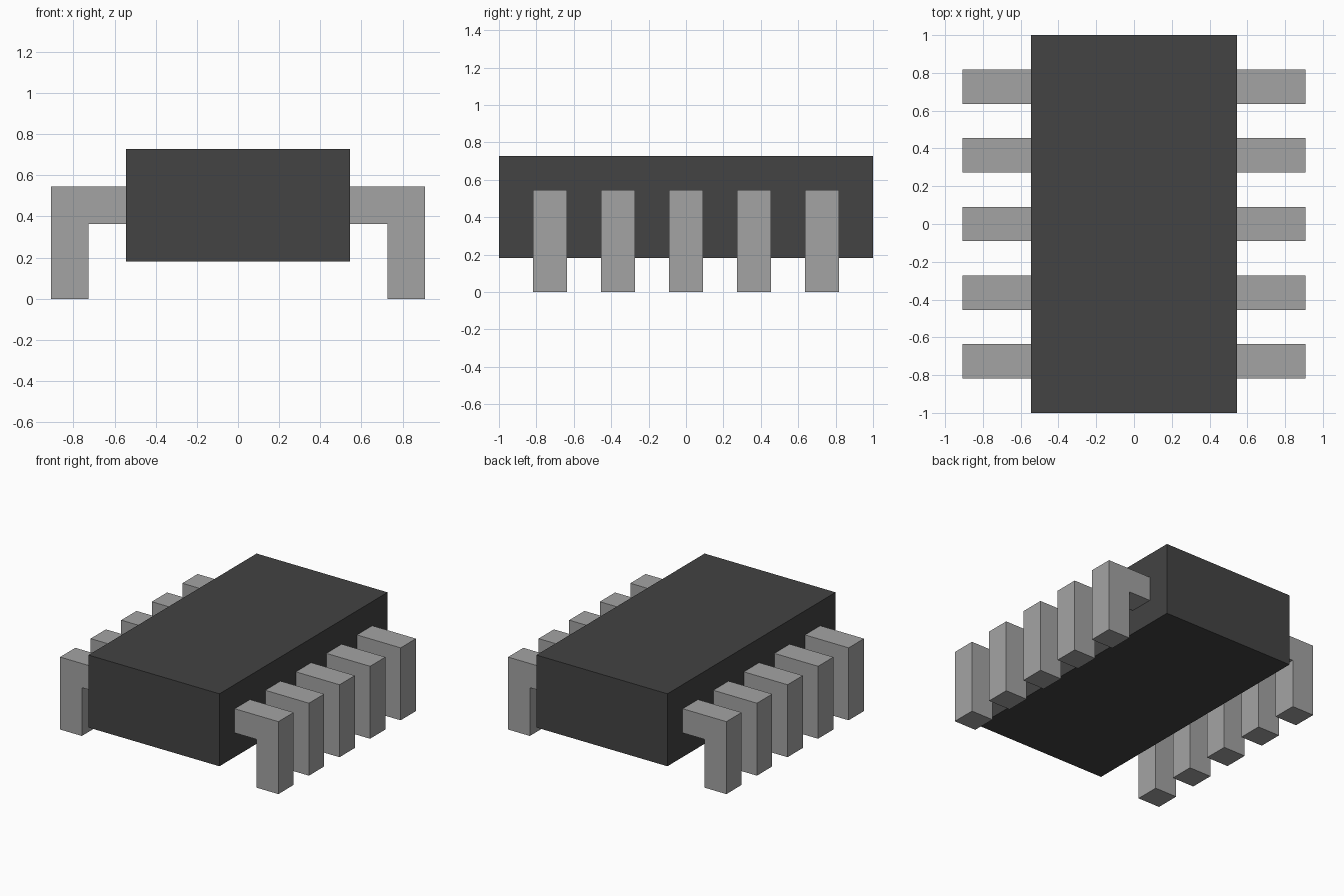
import bpy, bmesh

if "Cube" in bpy.data.objects:
    bpy.data.objects.remove(bpy.data.objects["Cube"])

U = 1 / 11  # model grid unit


def material(name, v):
    m = bpy.data.materials.new(name)
    m.diffuse_color = (v, v, v, 1)
    m.use_nodes = True
    m.node_tree.nodes["Principled BSDF"].inputs["Base Color"].default_value = m.diffuse_color
    return m


def prism(name, profile, y0, y1, mat):
    """Extrude an XZ outline (in grid units) along y."""
    bm = bmesh.new()
    face = bm.faces.new([bm.verts.new((x * U, y0 * U, z * U)) for x, z in profile])
    ext = bmesh.ops.extrude_face_region(bm, geom=[face])
    moved = [g for g in ext["geom"] if isinstance(g, bmesh.types.BMVert)]
    bmesh.ops.translate(bm, verts=moved, vec=(0, (y1 - y0) * U, 0))
    bmesh.ops.recalc_face_normals(bm, faces=bm.faces)
    me = bpy.data.meshes.new(name)
    bm.to_mesh(me)
    bm.free()
    me.materials.append(mat)
    ob = bpy.data.objects.new(name, me)
    bpy.context.collection.objects.link(ob)


dark = material("dark_plastic", 0.056)
metal = material("grey_metal", 0.37)

# Chip package
prism("chip_body", [(-6, 2), (6, 2), (6, 8), (-6, 8)], -11, 11, dark)

# Five bent pins along each long side
pin = [(6, 4), (8, 4), (8, 0), (10, 0), (10, 6), (6, 6)]
for side, label in ((1, "right"), (-1, "left")):
    for i in range(5):
        y = (i - 2) * 4
        prism(f"{label}_pin_{i + 1}", [(x * side, z) for x, z in pin], y - 1, y + 1, metal)
